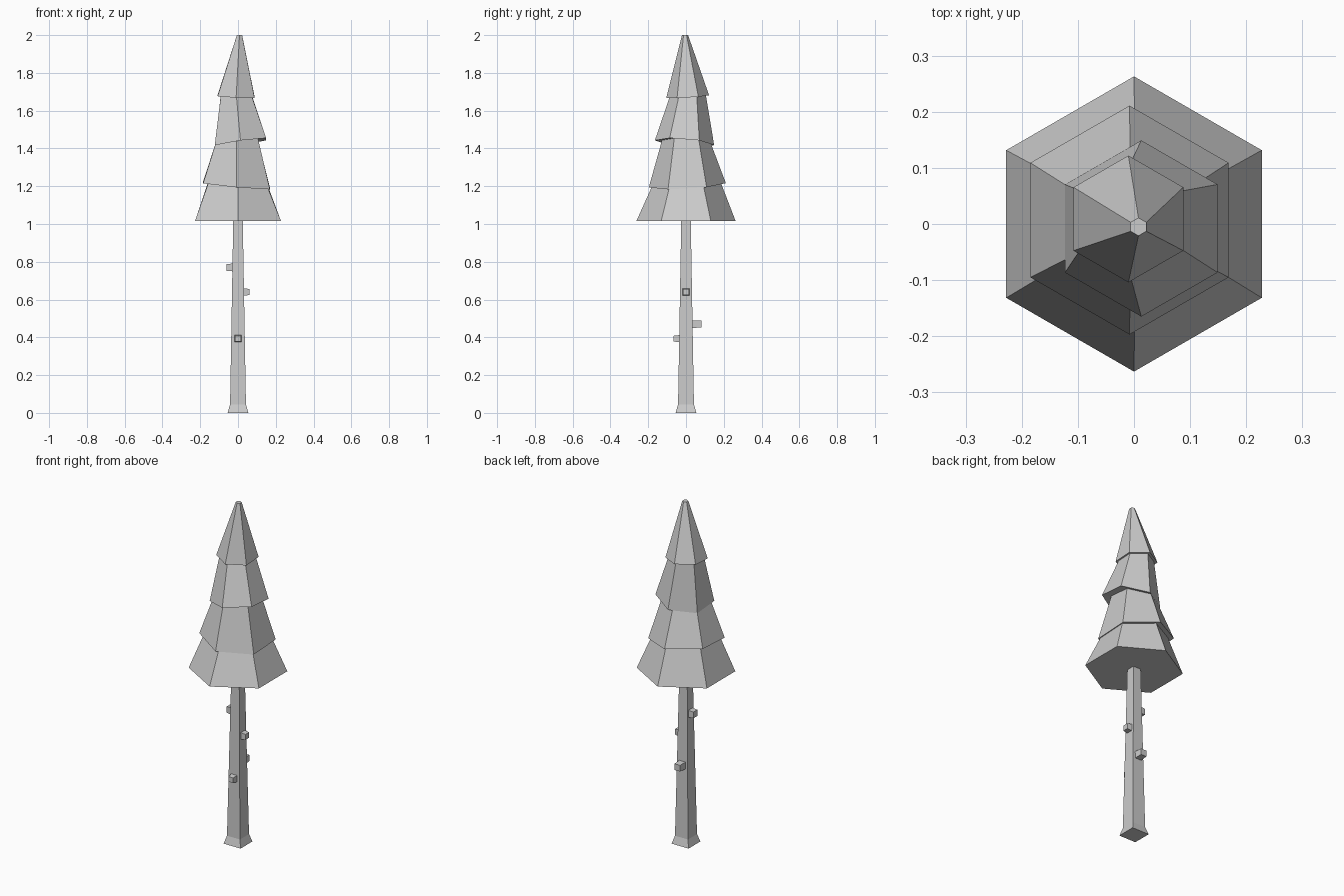
import bpy, math
from mathutils import Vector

if "Cube" in bpy.data.objects:
    bpy.data.objects.remove(bpy.data.objects["Cube"])


def ring(n, r, centre, tilt=(0, 0), start=90):
    """Polygon ring whose height follows a tilted plane."""
    cx, cy, cz = centre
    pts = []
    for i in range(n):
        a = math.radians(start + 360 * i / n)
        dx, dy = r * math.cos(a), r * math.sin(a)
        pts.append((cx + dx, cy + dy, cz + tilt[0] * dx + tilt[1] * dy))
    return pts


def loft(name, rings):
    """Closed flat-faced skin through a stack of rings."""
    n = len(rings[0])
    verts = [p for r in rings for p in r]
    faces = [tuple(reversed(range(n))), tuple(range(len(verts) - n, len(verts)))]
    for k in range(len(rings) - 1):
        for i in range(n):
            j = (i + 1) % n
            faces.append((k * n + i, k * n + j, (k + 1) * n + j, (k + 1) * n + i))
    mesh = bpy.data.meshes.new(name)
    mesh.from_pydata(verts, [], faces)
    obj = bpy.data.objects.new(name, mesh)
    bpy.context.collection.objects.link(obj)
    return obj


# Trunk: square, flared foot, tapering upward
s = math.sqrt(2)
loft("trunk", [ring(4, h * s, (0, 0, z), start=45)
               for h, z in ((0.055, 0), (0.042, 0.045), (0.025, 1.03))])

# Foliage: four stepped hexagonal tiers, each skirt tilted differently
t2, t3, t4 = (-0.09, 0.055), (0.14, -0.08), (-0.05, 0.06)
loft("foliage", [
    ring(6, 0.263, (0, 0, 1.015)),
    ring(6, 0.183, (0.001, 0.002, 1.207), t2),
    ring(6, 0.204, (-0.008, 0.007, 1.205), t2),
    ring(6, 0.130, (-0.007, 0.003, 1.433), t3),
    ring(6, 0.157, (0.013, -0.008, 1.43), t3),
    ring(6, 0.096, (-0.008, 0.009, 1.677), t4),
    ring(6, 0.113, (-0.010, 0.009, 1.675), t4),
    ring(6, 0.016, (0.008, -0.005, 2.0)),
])


# Branch stubs: small tapered square pegs on each trunk side
def stub(name, direction, z, reach, tip):
    d = Vector(direction)
    side = Vector((0, 0, 1)).cross(d)
    up = Vector((0, 0, 1))
    rings = []
    for dist, h in ((0.02, 0.021), (reach, tip)):
        c = d * dist + up * z
        rings.append([tuple(c + side * (a * h) + up * (b * h))
                      for a, b in ((-1, -1), (1, -1), (1, 1), (-1, 1))])
    loft(name, rings)


stub("stub_left", (-1, 0, 0), 0.77, 0.061, 0.018)
stub("stub_right", (1, 0, 0), 0.64, 0.060, 0.016)
stub("stub_front", (0, -1, 0), 0.393, 0.066, 0.015)
stub("stub_back", (0, 1, 0), 0.47, 0.081, 0.018)
